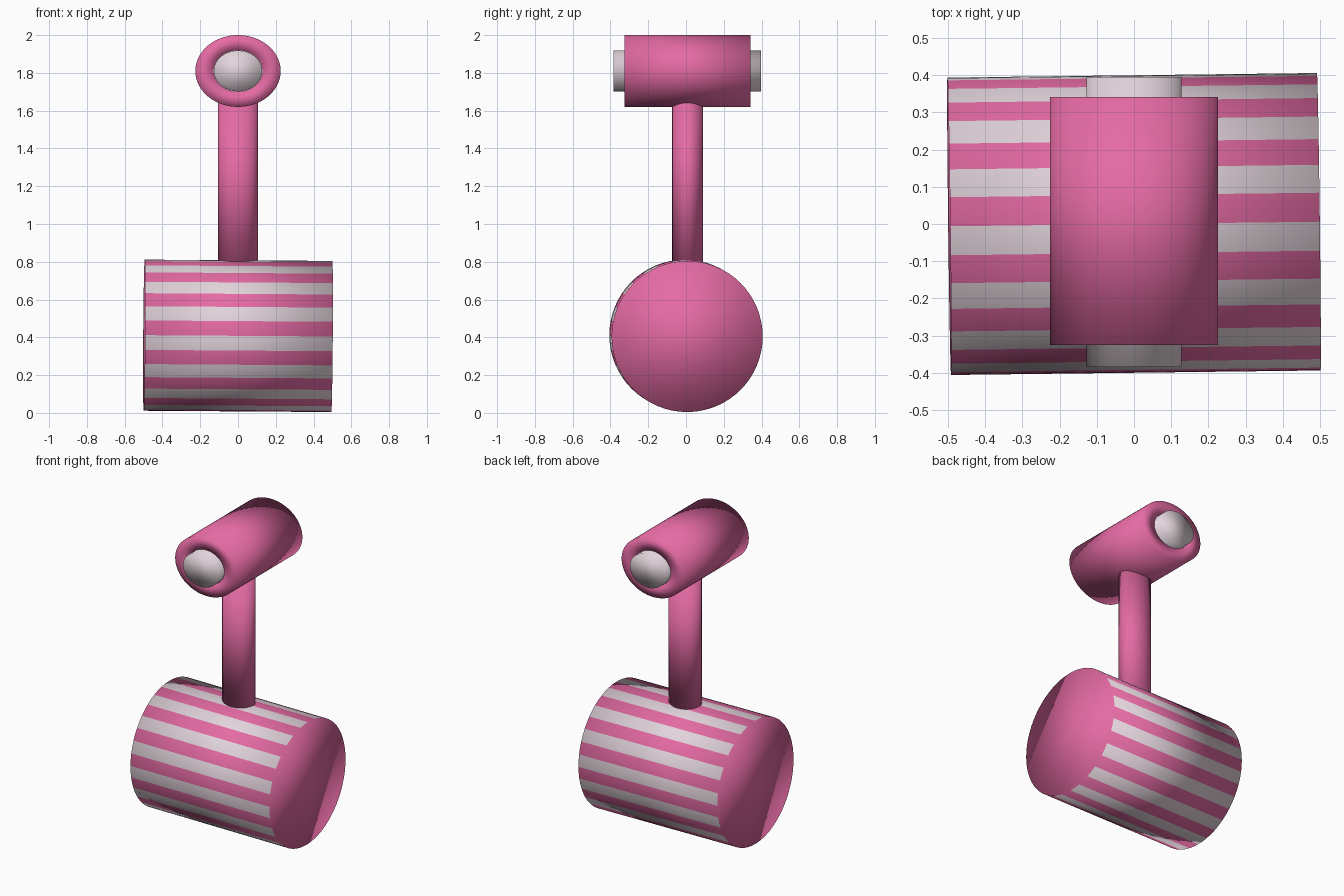
import bpy, bmesh, math

if "Cube" in bpy.data.objects:
    bpy.data.objects.remove(bpy.data.objects["Cube"])


def material(name, rgb):
    m = bpy.data.materials.new(name)
    m.diffuse_color = (*rgb, 1)
    m.use_nodes = True
    m.node_tree.nodes["Principled BSDF"].inputs["Base Color"].default_value = m.diffuse_color
    return m


pink = material("pink", (0.78, 0.145, 0.37))
white = material("pale_white", (0.76, 0.66, 0.71))


def lathe(name, axis, rings, centre, mats, closed=False, stripe=None, segs=64):
    """Join elliptical rings (position along axis, radius a, radius b) into a smooth solid."""
    bm = bmesh.new()

    def point(p, a, b, t):
        s, c = a * math.sin(t), b * math.cos(t)
        return {"x": (p, s, c), "y": (s, p, c), "z": (s, c, p)}[axis]

    loops = [[bm.verts.new(point(*r, 2 * math.pi * i / segs)) for i in range(segs)]
             for r in rings]
    pairs = list(zip(loops, loops[1:]))
    if closed:
        pairs.append((loops[-1], loops[0]))
    for lo, hi in pairs:
        for i in range(segs):
            j = (i + 1) % segs
            f = bm.faces.new((lo[i], lo[j], hi[j], hi[i]))
            if stripe:
                f.material_index = stripe(i)
    if not closed:
        bm.faces.new(loops[0])
        bm.faces.new(loops[-1])
    bmesh.ops.recalc_face_normals(bm, faces=bm.faces)
    for f in bm.faces:
        f.smooth = True
    me = bpy.data.meshes.new(name)
    bm.to_mesh(me)
    bm.free()
    for m in mats:
        me.materials.append(m)
    ob = bpy.data.objects.new(name, me)
    ob.location = centre
    bpy.context.collection.objects.link(ob)
    return ob


# striped drum: 32 bands around the x axis, pink end caps, very slightly askew
drum = lathe("striped_drum", "x", [(-0.497, 0.4, 0.4), (0.497, 0.4, 0.4)],
             (0, 0, 0.408), [pink, white], stripe=lambda i: (i // 2) % 2)
drum.rotation_euler = (0, math.radians(0.4), math.radians(0.7))

# oval shaft
lathe("shaft", "z", [(0.76, 0.105, 0.081), (1.66, 0.105, 0.081)], (0, 0.008, 0), [pink])

# hollow oval grip (closed tube profile)
lathe("grip", "y", [(-0.333, 0.226, 0.19), (0.333, 0.226, 0.19),
                    (0.333, 0.129, 0.109), (-0.333, 0.129, 0.109)],
      (0, 0.008, 1.81), [pink], closed=True)

# pale rod through the grip
lathe("grip_core", "y", [(-0.39, 0.128, 0.108), (0.39, 0.128, 0.108)],
      (0, 0.006, 1.81), [white])
